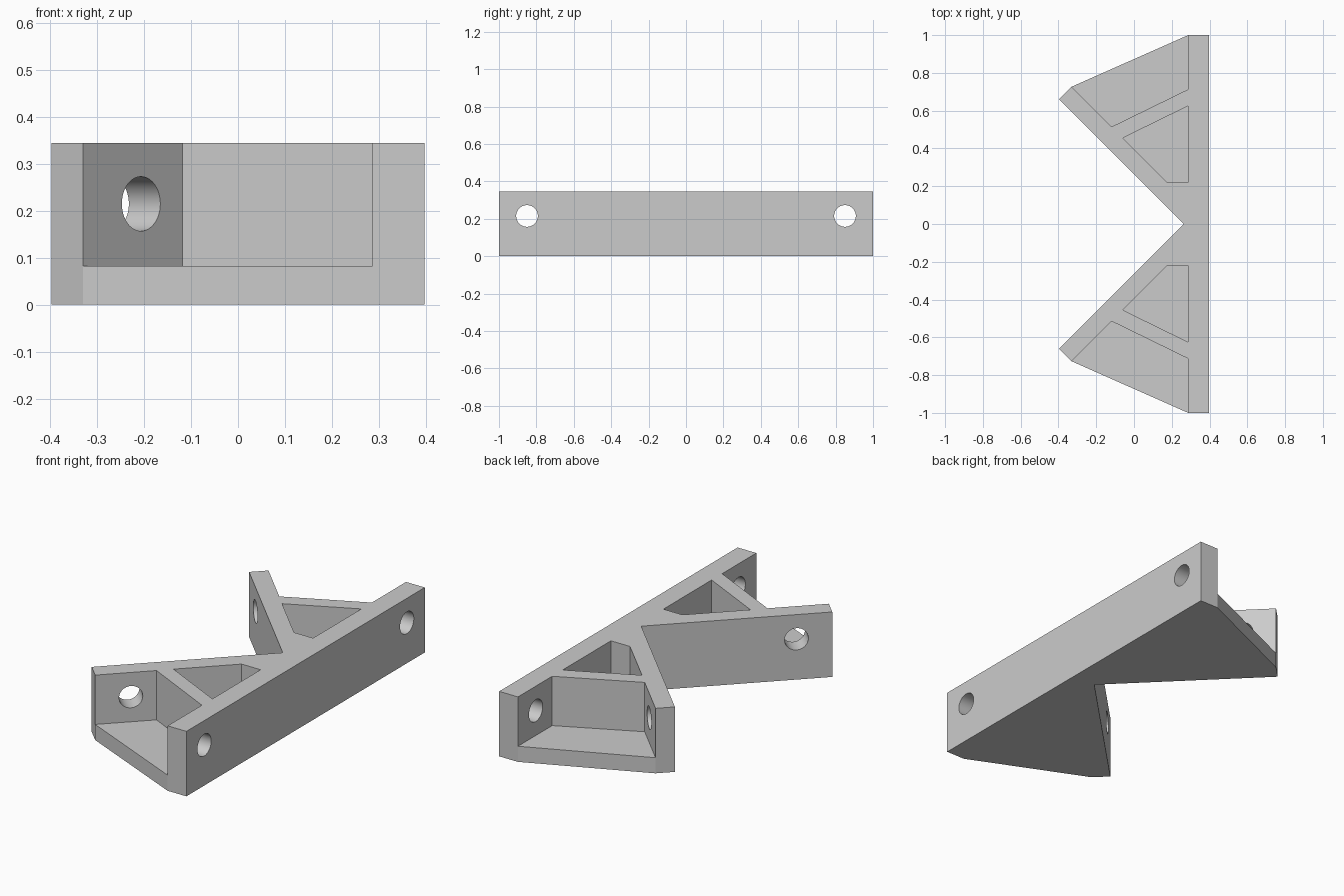
import bpy, bmesh, math
from mathutils import Matrix, Vector

cube = bpy.data.objects.get("Cube")
if cube:
    bpy.data.objects.remove(cube, do_unlink=True)

HEIGHT, FLOOR, HOLE_Z, HOLE_R = 0.345, 0.083, 0.215, 0.058

grey = bpy.data.materials.new("plain_grey")
grey.use_nodes = True
colour = (0.6, 0.6, 0.6, 1)
grey.diffuse_color = colour
grey.node_tree.nodes["Principled BSDF"].inputs["Base Color"].default_value = colour


def prism(bm, points, z0, z1):
    """Extrude a flat outline upward from z0 to z1."""
    face = bm.faces.new([bm.verts.new((x, y, z0)) for x, y in points])
    top = bmesh.ops.extrude_face_region(bm, geom=[face])["geom"]
    verts = [v for v in top if isinstance(v, bmesh.types.BMVert)]
    bmesh.ops.translate(bm, vec=(0, 0, z1 - z0), verts=verts)


def rod(bm, centre, direction, length):
    """Add a round bar used for drilling."""
    turn = Vector(direction).to_track_quat("Z", "Y").to_matrix().to_4x4()
    bmesh.ops.create_cone(bm, cap_ends=True, segments=48, radius1=HOLE_R, radius2=HOLE_R,
                          depth=length, matrix=Matrix.Translation(centre) @ turn)


def finish(bm, name):
    bmesh.ops.recalc_face_normals(bm, faces=bm.faces)
    mesh = bpy.data.meshes.new(name)
    bm.to_mesh(mesh)
    bm.free()
    obj = bpy.data.objects.new(name, mesh)
    bpy.context.collection.objects.link(obj)
    mesh.materials.append(grey)
    return obj


def flip(points):
    return [(x, -y) for x, y in points]


# Solid body: straight back plate with two angled arms
half = [(0.397, 1), (0.287, 1), (-0.33, 0.727), (-0.397, 0.66)]
bm = bmesh.new()
prism(bm, half + [(0.263, 0)] + flip(half)[::-1], 0, HEIGHT)
body = finish(bm, "corner_bracket")

# Pockets: closed one between the ribs, open one at each outer end
inner = [(-0.06, 0.455), (0.287, 0.625), (0.287, 0.22), (0.175, 0.22)]
outer = [(-0.43, 0.827), (-0.118, 0.515), (0.287, 0.713), (0.287, 1.2)]
bm = bmesh.new()
for shape in (inner, outer, flip(inner), flip(outer)):
    prism(bm, shape, FLOOR, HEIGHT + 0.1)
pockets = finish(bm, "pocket_cutter")

# Screw holes through the back plate and the arm walls
bm = bmesh.new()
for side in (-1, 1):
    rod(bm, (0.34, side * 0.85, HOLE_Z), (1, 0, 0), 0.2)
    rod(bm, (-0.24, side * 0.57, HOLE_Z), (1, side, 0), 0.2)
holes = finish(bm, "hole_cutter")

bpy.ops.object.select_all(action="DESELECT")
bpy.context.view_layer.objects.active = body
body.select_set(True)
for cutter in (pockets, holes):
    cutter.hide_render = True
    mod = body.modifiers.new(cutter.name, "BOOLEAN")
    mod.operation, mod.solver, mod.object = "DIFFERENCE", "EXACT", cutter
    bpy.ops.object.modifier_apply(modifier=mod.name)
    bpy.data.objects.remove(cutter, do_unlink=True)

# Round hole walls, flat everywhere else
bpy.ops.object.shade_smooth_by_angle(angle=math.radians(15))
